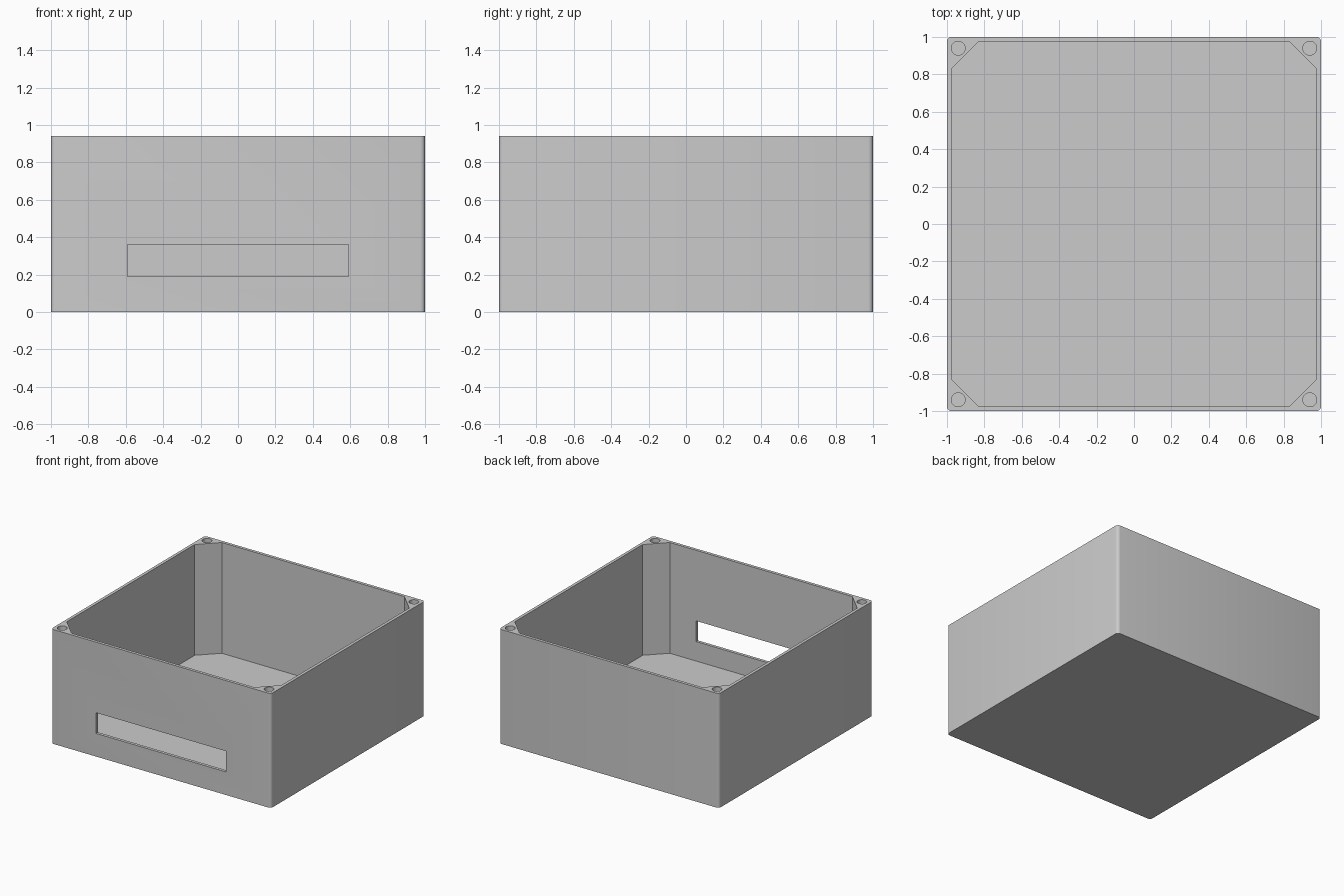
import bpy
import bmesh
from math import radians

if "Cube" in bpy.data.objects:
    bpy.data.objects.remove(bpy.data.objects["Cube"], do_unlink=True)

HEIGHT = 0.94
WALL = 0.025
FLOOR = 0.03
HOLE_DEPTH = 0.25

grey = bpy.data.materials.new("light_grey")
grey.use_nodes = True
colour = (0.6, 0.6, 0.6, 1)
grey.diffuse_color = colour
grey.node_tree.nodes["Principled BSDF"].inputs["Base Color"].default_value = colour


def add_object(name, bm):
    mesh = bpy.data.meshes.new(name)
    bm.to_mesh(mesh)
    bm.free()
    mesh.materials.append(grey)
    obj = bpy.data.objects.new(name, mesh)
    bpy.context.collection.objects.link(obj)
    return obj


def block(name, low, high, bevel=0, segments=1):
    """Box between two corners, with optional bevelled vertical edges."""
    bm = bmesh.new()
    bmesh.ops.create_cube(bm, size=1)
    for v in bm.verts:
        v.co = [(a + b) / 2 + c * (b - a) for a, b, c in zip(low, high, v.co)]
    if bevel:
        upright = [e for e in bm.edges
                   if abs(e.verts[0].co.z - e.verts[1].co.z) > 0.1]
        bmesh.ops.bevel(bm, geom=upright, offset=bevel, offset_type='OFFSET',
                        segments=segments, profile=0.5, affect='EDGES')
    return add_object(name, bm)


def cylinder(name, x, y, radius, bottom, top):
    bm = bmesh.new()
    bmesh.ops.create_cone(bm, cap_ends=True, segments=32, radius1=radius,
                          radius2=radius, depth=top - bottom)
    bmesh.ops.translate(bm, verts=bm.verts, vec=(x, y, (top + bottom) / 2))
    return add_object(name, bm)


# Outer shell with slightly rounded corners
box = block("enclosure_box", (-1, -1, 0), (1, 1, HEIGHT), 0.025, 4)

# Hollow interior with diagonal corner posts left standing
inner = 1 - WALL
cutters = [block("cavity_cutter", (-inner, -inner, FLOOR),
                 (inner, inner, HEIGHT + 0.2), 0.145)]

# Front slot
cutters.append(block("slot_cutter", (-0.59, -1.1, 0.19), (0.59, -0.9, 0.36)))

# Screw holes in the corner posts
for x in (-0.94, 0.94):
    for y in (-0.94, 0.94):
        cutters.append(cylinder("screw_hole_cutter", x, y, 0.037,
                                HEIGHT - HOLE_DEPTH, HEIGHT + 0.1))

bpy.ops.object.select_all(action='DESELECT')
bpy.context.view_layer.objects.active = box
box.select_set(True)
for cutter in cutters:
    cutter.hide_render = True
    cut = box.modifiers.new("cut", 'BOOLEAN')
    cut.operation = 'DIFFERENCE'
    cut.solver = 'EXACT'
    cut.object = cutter
    bpy.ops.object.modifier_apply(modifier=cut.name)
    bpy.data.objects.remove(cutter, do_unlink=True)

bpy.ops.object.shade_smooth_by_angle(angle=radians(30))
